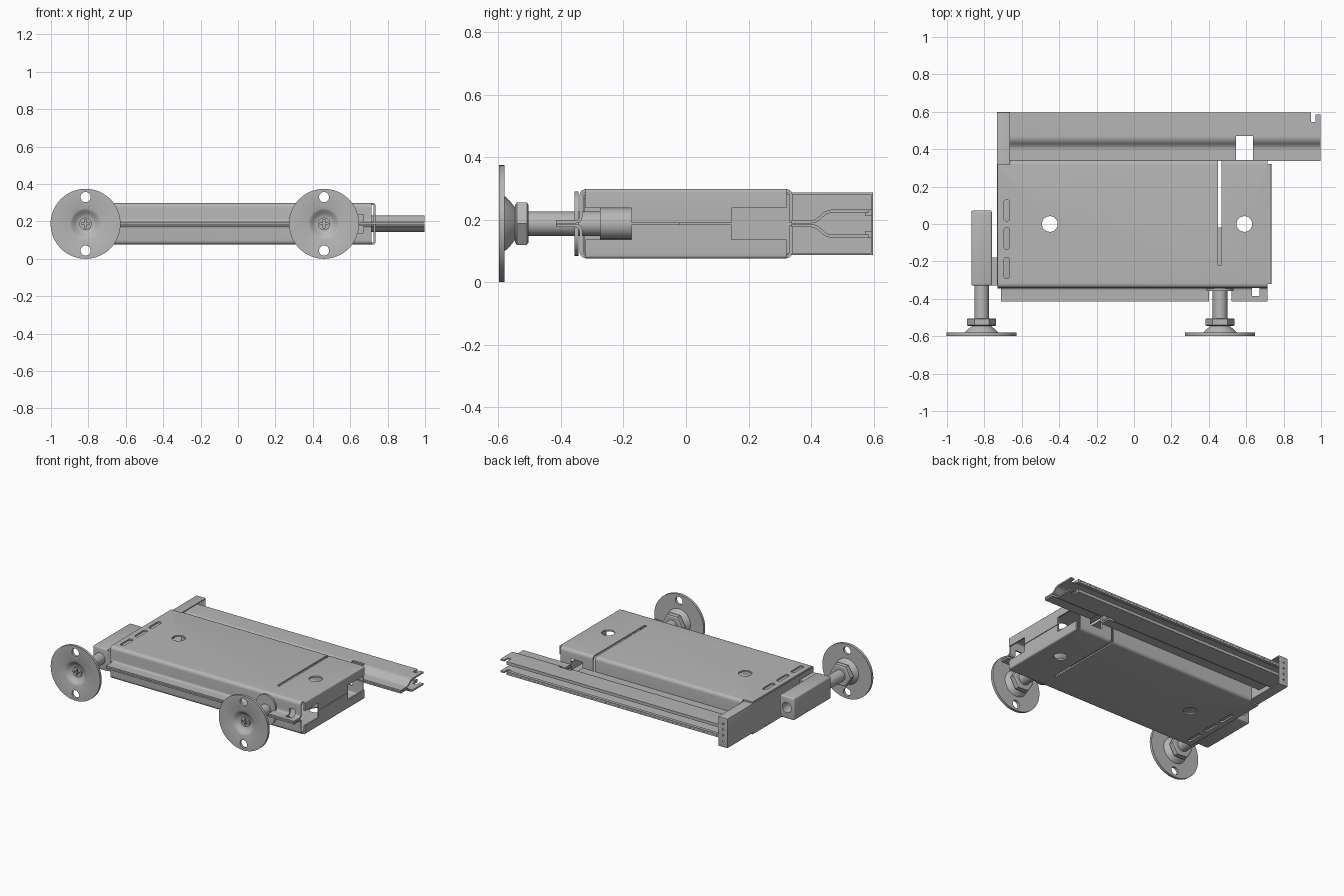
import bpy, bmesh, math
from mathutils import Vector, Matrix

if "Cube" in bpy.data.objects:
    bpy.data.objects.remove(bpy.data.objects["Cube"])

C = 0.187   # height of the symmetry plane

steel = bpy.data.materials.new("grey_steel")
steel.use_nodes = True
GREY = (0.47, 0.47, 0.47, 1)
steel.diffuse_color = GREY
steel.node_tree.nodes["Principled BSDF"].inputs["Base Color"].default_value = GREY


def make(name, bm):
    bmesh.ops.recalc_face_normals(bm, faces=bm.faces)
    mesh = bpy.data.meshes.new(name)
    bm.to_mesh(mesh)
    bm.free()
    mesh.materials.append(steel)
    ob = bpy.data.objects.new(name, mesh)
    bpy.context.collection.objects.link(ob)
    return ob


def apply(ob, kind, **settings):
    mod = ob.modifiers.new(kind, kind)
    for key, value in settings.items():
        setattr(mod, key, value)
    bpy.context.view_layer.objects.active = ob
    bpy.ops.object.modifier_apply(modifier=mod.name)


def smooth(ob):
    bpy.ops.object.select_all(action='DESELECT')
    ob.select_set(True)
    bpy.context.view_layer.objects.active = ob
    bpy.ops.object.shade_smooth_by_angle(angle=math.radians(35))


def box(name, x, y, z, bevel=0):
    """Box from (min, max) ranges."""
    bm = bmesh.new()
    bmesh.ops.create_cube(bm, size=1)
    for v in bm.verts:
        v.co = [r[0] if c < 0 else r[1] for c, r in zip(v.co, (x, y, z))]
    ob = make(name, bm)
    if bevel:
        apply(ob, 'BEVEL', width=bevel, segments=3)
        smooth(ob)
    return ob


def lathe(name, profile, x, z=C, sides=48):
    """Spin (radius, y) points about an axis along y."""
    bm = bmesh.new()
    rings = []
    for r, y in profile:
        rings.append([bm.verts.new((x + r * math.cos(2 * math.pi * i / sides), y,
                                    z + r * math.sin(2 * math.pi * i / sides)))
                      for i in range(sides)])
    for a, b in zip(rings, rings[1:]):
        for i in range(sides):
            j = (i + 1) % sides
            bm.faces.new((a[i], a[j], b[j], b[i]))
    bm.faces.new(rings[0])
    bm.faces.new(rings[-1])
    ob = make(name, bm)
    smooth(ob)
    return ob


def rod(name, r, y0, y1, x, z=C, sides=32):
    return lathe(name, [(r, y0), (r, y1)], x, z, sides)


def drill(r, x, y):
    """Vertical round cutter."""
    bm = bmesh.new()
    bmesh.ops.create_cone(bm, cap_ends=True, segments=32, radius1=r, radius2=r, depth=1,
                          matrix=Matrix.Translation((x, y, C)))
    return make("drill", bm)


def cut(obs, cutters):
    for c in cutters:
        for ob in obs:
            apply(ob, 'BOOLEAN', operation='DIFFERENCE', solver='EXACT', object=c)
        bpy.data.objects.remove(c)
    for ob in obs:
        smooth(ob)


def rounded(points, radius):
    pts = [Vector(p) for p in points]
    out = [pts[0]]
    for a, p, b in zip(pts, pts[1:], pts[2:]):
        r = min(radius, (a - p).length * 0.4, (b - p).length * 0.4)
        s, e = p + (a - p).normalized() * r, p + (b - p).normalized() * r
        for i in range(6):
            t = i / 5
            out.append(s * (1 - t) ** 2 + p * 2 * t * (1 - t) + e * t * t)
    return out + [pts[-1]]


def sheet(name, points, start, end, along_x=True):
    """Bent sheet pair, mirrored above and below the symmetry plane."""
    pair = []
    for side, s in (("upper_", 1), ("lower_", -1)):
        bm = bmesh.new()
        rows = []
        for u, h in rounded(points, 0.02):
            rows.append([bm.verts.new((w, u, C + s * h) if along_x else (u, w, C + s * h))
                         for w in (start, end)])
        for a, b in zip(rows, rows[1:]):
            bm.faces.new((a[0], a[1], b[1], b[0]))
        ob = make(side + name, bm)
        apply(ob, 'SOLIDIFY', thickness=0.01, offset=0, use_even_offset=True)
        smooth(ob)
        pair.append(ob)
    return pair


Z = (-0.2, 0.6)               # full height for cutters
MID = (C - 0.05, C + 0.05)    # window height

# Main housing: two trays with a front flange
tray = sheet("tray", [(-0.415, 0.006), (-0.336, 0.006), (-0.336, 0.106),
                      (0.336, 0.106), (0.336, 0.004)], -0.73, 0.715)
cutters = [drill(0.042, x, 0) for x in (-0.45, 0.59)]
for y in (0.073, -0.078, -0.235):
    cutters.append(box("slot", (-0.695, -0.665), (y - 0.057, y + 0.057), Z, 0.013))
cutters += [
    box("slit", (0.45, 0.468), (-0.22, 0.4), Z),
    box("flange_gap", (0.40, 0.52), (-0.5, -0.345), Z),
    box("flange_end", (-0.8, -0.71), (-0.5, -0.345), Z),
    box("flange_notch", (0.63, 0.672), (-0.385, -0.31), MID),
    box("rear_window", (0.545, 0.635), (0.31, 0.4), MID),
    box("channel_corner", (-0.8, -0.66), (0.32, 0.4), Z),
]
cut(tray, cutters)

# Right end: folded flanges with two windows
ends = sheet("right_end", [(0.715, 0.106), (0.729, 0.106), (0.729, 0.002)],
             -0.322, 0.322, along_x=False)
cut(ends, [box("window", (0.6, 0.9), y, MID)
           for y in ((-0.4, -0.175), (0.145, 0.4))])

# Rear rail: paired sheets that split apart, with a hem along the edge
rail = sheet("rail", [(0.337, 0.006), (0.415, 0.006), (0.45, 0.04), (0.595, 0.04)],
             -0.722, 0.998)
cut(rail, [
    box("rail_window", (0.545, 0.635), (0.33, 0.47), Z),
    box("rail_notch", (0.945, 0.97), (0.545, 0.7), Z),
    box("rail_corner", (0.96, 1.1), (0.585, 0.7), Z),
])
for side, s in (("upper_", 1), ("lower_", -1)):
    box(side + "rail_hem", (-0.722, 0.945), (0.572, 0.594),
        sorted((C + s * 0.024, C + s * 0.036)))

# Left end channel: runs inside the housing and caps the rail, open to the right
channel = box("left_end_channel", (-0.733, -0.662), (-0.33, 0.598),
              (C - 0.1005, C + 0.1005), 0.003)
cavity = [box("cavity", (-0.727, -0.5), (-0.324, 0.592), (C - 0.094, C + 0.094))]
for h in (-0.06, -0.02, 0.02, 0.06):
    cavity.append(rod("pin_hole", 0.006, 0.5, 0.7, -0.70, C + h, 12))
cut([channel], cavity)

# Side socket and its bracket
socket = box("side_socket", (-0.87, -0.76), (-0.33, 0.072), (C - 0.076, C + 0.076), 0.01)
cut([socket], [rod("bore", 0.034, -0.05, 0.2, -0.815)])
box("socket_bracket", (-0.765, -0.73), (-0.328, -0.18), (C - 0.07, C + 0.07))

# Inner sleeve and round-ended mounting plate of the second foot
rod("inner_sleeve", 0.05, -0.275, -0.02, 0.46)
box("foot_plate", (0.387, 0.533), (-0.357, -0.344), (C - 0.03, C + 0.03))
for side, h in (("upper_", 0.03), ("lower_", -0.03)):
    rod(side + "foot_plate_end", 0.073, -0.357, -0.344, 0.46, C + h)

# Levelling feet
for side, x, depth in (("left_", 0.46, -0.2), ("right_", -0.815, -0.3)):
    disc = lathe(side + "foot_disc",
                 [(0.03, -0.56), (0.033, -0.57), (0.045, -0.571), (0.06, -0.582),
                  (0.075, -0.595), (0.082, -0.598), (0.187, -0.598), (0.187, -0.58),
                  (0.088, -0.58), (0.075, -0.565), (0.05, -0.545), (0.03, -0.545)],
                 x, sides=64)
    cut([disc], [rod("disc_hole", 0.027, -0.7, -0.5, x, C + h) for h in (-0.143, 0.143)])
    screw = rod(side + "screw_head", 0.033, -0.58, -0.55, x)
    cut([screw], [box("cross", (x - a, x + a), (-0.7, -0.562), (C - b, C + b))
                  for a, b in ((0.022, 0.005), (0.005, 0.022))])
    lathe(side + "hex_nut", [(0.07, -0.546), (0.078, -0.541), (0.078, -0.509),
                             (0.07, -0.504)], x, sides=6)
    rod(side + "threaded_rod", 0.039, -0.55, depth, x)
